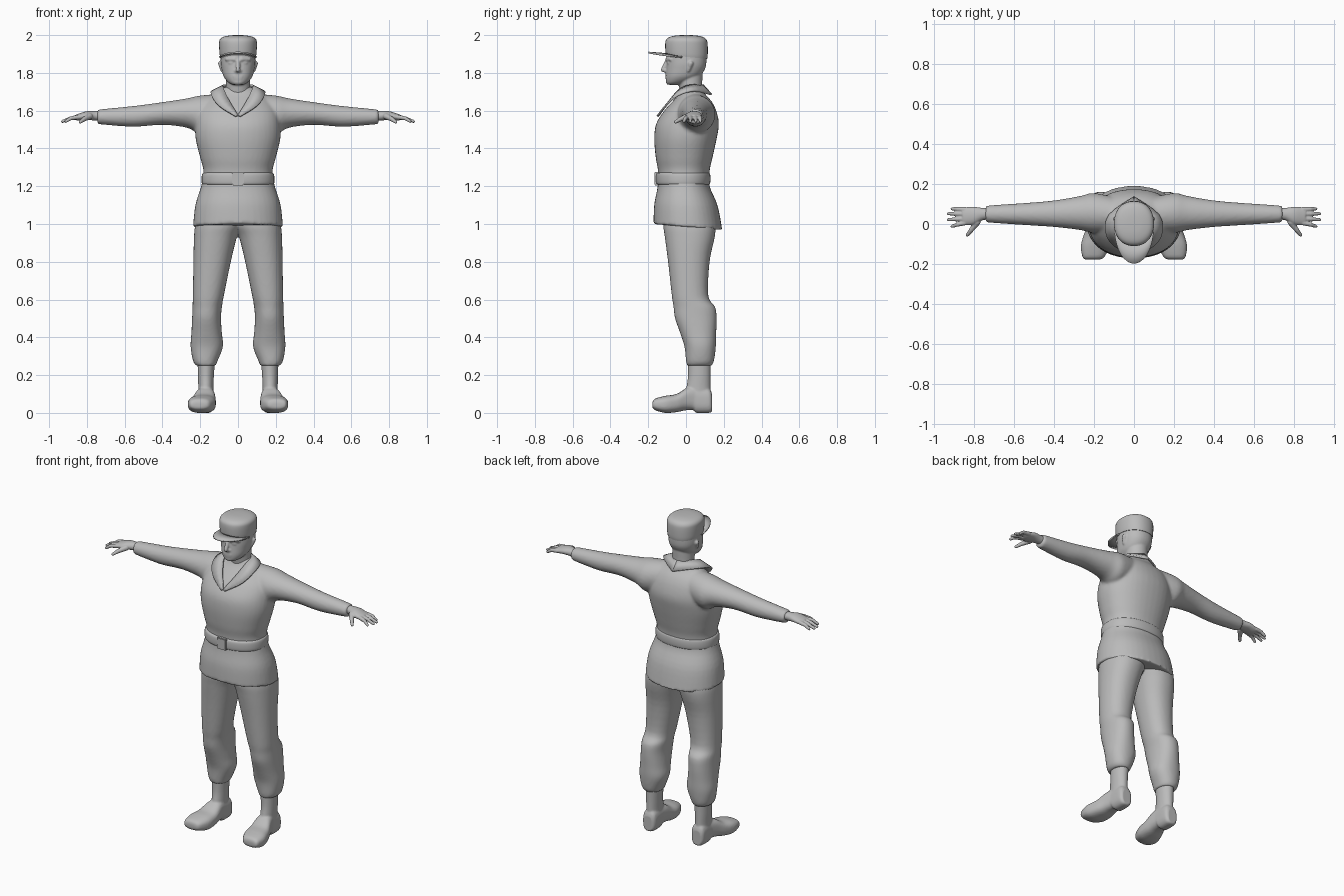
import bpy
import bmesh
import math
from mathutils import Matrix, Vector

default_cube = bpy.data.objects.get("Cube")
if default_cube:
    bpy.data.objects.remove(default_cube, do_unlink=True)

# One plain grey for the whole figure
grey = bpy.data.materials.new("plain_grey")
grey.use_nodes = True
grey.diffuse_color = (0.5, 0.5, 0.5, 1)
grey.node_tree.nodes["Principled BSDF"].inputs["Base Color"].default_value = grey.diffuse_color


def spline(rows, steps=4):
    """Smoothly interpolate a list of cross-section rows."""
    result = []
    for i in range(len(rows) - 1):
        around = [rows[max(i - 1, 0)], rows[i], rows[i + 1], rows[min(i + 2, len(rows) - 1)]]
        for k in range(steps):
            t = k / steps
            result.append([b + (c - a) * t / 2 + (2 * a - 5 * b + 4 * c - d) * t * t / 2
                           + (3 * b - a - 3 * c + d) * t ** 3 / 2
                           for a, b, c, d in zip(*around)])
    return result + [list(rows[-1])]


def symmetric(rows):
    """Turn (height, half width, front, back) into full extents."""
    return [(z, -x, x, front, back) for z, x, front, back in rows]


def loft(bm, rows, axis="z", power=2.0, sides=40):
    """Skin rounded sections given as (position, low, high, low, high)."""
    rings = []
    for pos, a0, a1, b0, b1 in spline(rows):
        ring = []
        for i in range(sides):
            angle = math.tau * i / sides
            c, s = math.cos(angle), math.sin(angle)
            a = (a0 + a1) / 2 + (a1 - a0) / 2 * math.copysign(abs(c) ** (2 / power), c)
            b = (b0 + b1) / 2 + (b1 - b0) / 2 * math.copysign(abs(s) ** (2 / power), s)
            place = {"x": (pos, a, b), "y": (a, pos, b), "z": (a, b, pos)}[axis]
            ring.append(bm.verts.new(place))
        rings.append(ring)
    for low, high in zip(rings, rings[1:]):
        for i in range(sides):
            j = (i + 1) % sides
            bm.faces.new((low[i], low[j], high[j], high[i]))
    bm.faces.new(rings[0][::-1])
    bm.faces.new(rings[-1])


def capsule(bm, start, end, r1, r2):
    """Rounded rod for fingers and facial features."""
    start, end = Vector(start), Vector(end)
    line = end - start
    turn = line.to_track_quat("Z", "Y").to_matrix().to_4x4()
    bmesh.ops.create_cone(bm, cap_ends=True, segments=16, radius1=r1, radius2=r2,
                          depth=line.length, matrix=Matrix.Translation((start + end) / 2) @ turn)
    for point, radius in ((start, r1), (end, r2)):
        bmesh.ops.create_icosphere(bm, subdivisions=2, radius=radius,
                                   matrix=Matrix.Translation(point))


def mirror_copy(bm):
    """Copy everything built so far to the other side."""
    copy = bmesh.ops.duplicate(bm, geom=bm.verts[:] + bm.edges[:] + bm.faces[:])["geom"]
    bmesh.ops.scale(bm, vec=(-1, 1, 1), verts=[g for g in copy if isinstance(g, bmesh.types.BMVert)])


def finish(name, bm, voxel=0, relax=0, mirror=False, thickness=0):
    """Make an object, fuse its overlapping volumes and smooth it."""
    bmesh.ops.recalc_face_normals(bm, faces=bm.faces)
    mesh = bpy.data.meshes.new(name)
    bm.to_mesh(mesh)
    bm.free()
    mesh.materials.append(grey)
    obj = bpy.data.objects.new(name, mesh)
    bpy.context.collection.objects.link(obj)
    bpy.ops.object.select_all(action="DESELECT")
    obj.select_set(True)
    bpy.context.view_layer.objects.active = obj
    bpy.ops.object.shade_smooth_by_angle(angle=math.radians(50))
    if thickness:
        solid = obj.modifiers.new("thickness", "SOLIDIFY")
        solid.thickness, solid.offset = thickness, 0
    if voxel:
        fuse = obj.modifiers.new("fuse", "REMESH")
        fuse.mode, fuse.voxel_size, fuse.use_smooth_shade = "VOXEL", voxel, True
    if relax:
        soft = obj.modifiers.new("relax", "SMOOTH")
        soft.factor, soft.iterations = 0.5, relax
    if mirror:
        obj.modifiers.new("mirror", "MIRROR").use_mirror_merge = False
    return obj


# Jacket: both sleeves fused into the body
bm = bmesh.new()
loft(bm, [(.08, -.04, .13, 1.51, 1.69), (.2, -.045, .155, 1.48, 1.68), (.27, -.03, .14, 1.51, 1.665),
          (.4, -.015, .118, 1.525, 1.645), (.55, -.005, .105, 1.515, 1.625),
          (.7, .005, .095, 1.525, 1.61), (.745, .01, .09, 1.53, 1.605)], axis="x")
mirror_copy(bm)
loft(bm, symmetric([(.985, .238, -.172, .192), (1.1, .226, -.168, .168), (1.2, .195, -.15, .125),
                    (1.28, .183, -.148, .125), (1.35, .2, -.16, .14), (1.45, .224, -.168, .162),
                    (1.53, .225, -.158, .174), (1.6, .212, -.115, .16), (1.65, .175, -.07, .135),
                    (1.69, .12, -.035, .1), (1.725, .075, -.02, .09)]), power=2.2)
for v in bm.verts:
    v.co.z -= .08 * v.co.y * max(0, 1.15 - v.co.z) / .15
finish("jacket", bm, voxel=.009, relax=4)

# Collar: folded strip around the neck ending in a V
bm = bmesh.new()
inner = spline([(0, .09, 1.735), (.07, .03, 1.735), (.075, -.03, 1.715), (.045, -.088, 1.65), (0, -.145, 1.575)])
outer = spline([(0, .135, 1.685), (.125, .045, 1.705), (.14, -.045, 1.68), (.1, -.108, 1.625), (.012, -.152, 1.57)])
pairs = [(bm.verts.new(a), bm.verts.new(b)) for a, b in zip(inner, outer)]
for (a, b), (c, d) in zip(pairs, pairs[1:]):
    bm.faces.new((a, b, d, c))
finish("collar", bm, thickness=.01, mirror=True)

# Belt, buckle and side loops
bm = bmesh.new()
loft(bm, symmetric([(1.207, .178, -.145, .118), (1.213, .191, -.157, .127), (1.24, .193, -.16, .13),
                    (1.266, .189, -.157, .127), (1.273, .176, -.145, .118)]), power=2.2)
finish("belt", bm)
bm = bmesh.new()
bmesh.ops.create_cube(bm, size=1, matrix=Matrix.Translation((0, -.157, 1.24)) @ Matrix.Diagonal((.062, .022, .072, 1)))
bmesh.ops.bevel(bm, geom=bm.edges[:], offset=.004, segments=2, affect="EDGES")
finish("buckle", bm)

# Trousers: two legs fused at the hips, gathered above the boots
bm = bmesh.new()
loft(bm, [(.25, .118, .222, .005, .135), (.275, .108, .238, 0, .148), (.35, .08, .251, -.008, .158),
          (.42, .085, .247, -.03, .16), (.5, .09, .243, -.058, .162), (.56, .085, .241, -.066, .155),
          (.62, .075, .239, -.075, .118), (.8, .038, .236, -.095, .125), (.93, .006, .233, -.112, .152),
          (1, -.02, .225, -.12, .155), (1.12, -.02, .19, -.11, .13)], power=2.2)
mirror_copy(bm)
finish("trousers", bm, voxel=.009, relax=4)

# Boots: shaft fused with the foot
bm = bmesh.new()
loft(bm, [(.05, .125, .213, -.005, .135), (.12, .13, .21, 0, .13),
          (.19, .128, .212, .01, .13), (.27, .122, .214, .01, .132)])
loft(bm, [(-.178, .17, .245, .03, .055), (-.165, .148, .258, .015, .075), (-.11, .122, .266, 0, .09),
          (-.05, .117, .25, .004, .1), (0, .12, .23, .014, .13), (.04, .124, .217, .014, .14),
          (.055, .124, .215, 0, .14), (.12, .126, .212, 0, .13), (.138, .14, .2, .006, .1)],
     axis="y", power=2.7)
finish("boots", bm, voxel=.006, relax=3, mirror=True)

# Hands: palm, four fingers and a thumb
bm = bmesh.new()
loft(bm, [(.7, .022, .08, 1.545, 1.597), (.755, .02, .08, 1.548, 1.598), (.8, -.002, .086, 1.55, 1.597),
          (.84, -.006, .084, 1.547, 1.585), (.86, 0, .08, 1.55, 1.578)], axis="x")
for root, tip, reach in ((.073, .076, .912), (.05, .052, .93), (.027, .022, .93), (.006, -.012, .912)):
    capsule(bm, (.845, root, 1.566), (.885, (root + tip) / 2, 1.56), .0125, .0105)
    capsule(bm, (.885, (root + tip) / 2, 1.56), (reach, tip, 1.543), .0105, .008)
capsule(bm, (.785, .01, 1.57), (.815, -.03, 1.555), .017, .012)
capsule(bm, (.815, -.03, 1.555), (.835, -.055, 1.54), .012, .009)
finish("hands", bm, voxel=.004, relax=2, mirror=True)

# Head: neck, skull, ears and face
bm = bmesh.new()
for side in (-1, 1):
    capsule(bm, (side * .084, .012, 1.812), (side * .092, .025, 1.85), .009, .014)
    capsule(bm, (side * .018, -.098, 1.872), (side * .06, -.08, 1.872), .012, .01)
    capsule(bm, (side * .03, -.09, 1.853), (side * .042, -.087, 1.853), .011, .01)
    capsule(bm, (0, -.112, 1.812), (side * .012, -.106, 1.81), .01, .008)
capsule(bm, (0, -.1, 1.865), (0, -.122, 1.816), .01, .012)
capsule(bm, (-.02, -.102, 1.782), (.02, -.102, 1.782), .006, .006)
capsule(bm, (-.016, -.102, 1.772), (.016, -.102, 1.772), .006, .006)
capsule(bm, (-.012, -.092, 1.752), (.012, -.092, 1.752), .014, .014)
loft(bm, symmetric([(1.62, .07, -.02, .1), (1.7, .064, -.032, .086), (1.8, .064, -.05, .088)]))
loft(bm, symmetric([(1.737, .028, -.098, -.03), (1.75, .052, -.105, .01), (1.78, .076, -.108, .07),
                    (1.82, .087, -.105, .1), (1.86, .092, -.102, .108), (1.92, .088, -.1, .105),
                    (1.95, .07, -.08, .08)]), power=2.2)
finish("head", bm, voxel=.005, relax=3)

# Cap crown, tipped up towards the front
bm = bmesh.new()
loft(bm, symmetric([(1.885, .095, -.106, .112), (1.905, .098, -.109, .115), (1.95, .1, -.11, .115),
                    (1.975, .097, -.104, .11), (1.99, .08, -.085, .092), (1.998, .045, -.05, .055),
                    (2, .01, -.01, .015)]), power=2.2)
for v in bm.verts:
    v.co.z -= .1 * v.co.y * (2 - v.co.z) / .115
finish("cap", bm)

# Cap brim: arched crescent
bm = bmesh.new()
steps = 24
arcs = []
for i in range(steps + 1):
    c, s = math.cos(math.pi * i / steps), math.sin(math.pi * i / steps)
    row = []
    for width, back, depth in ((.09, -.02, .075), (.097, -.025, .12), (.096, -.03, .168)):
        y = back - depth * s
        row.append(bm.verts.new((width * c, y, 1.892 - .08 * y - .01 * c * c)))
    arcs.append(row)
for one, two in zip(arcs, arcs[1:]):
    for k in range(2):
        bm.faces.new((one[k], one[k + 1], two[k + 1], two[k]))
finish("cap_brim", bm, thickness=.009)
